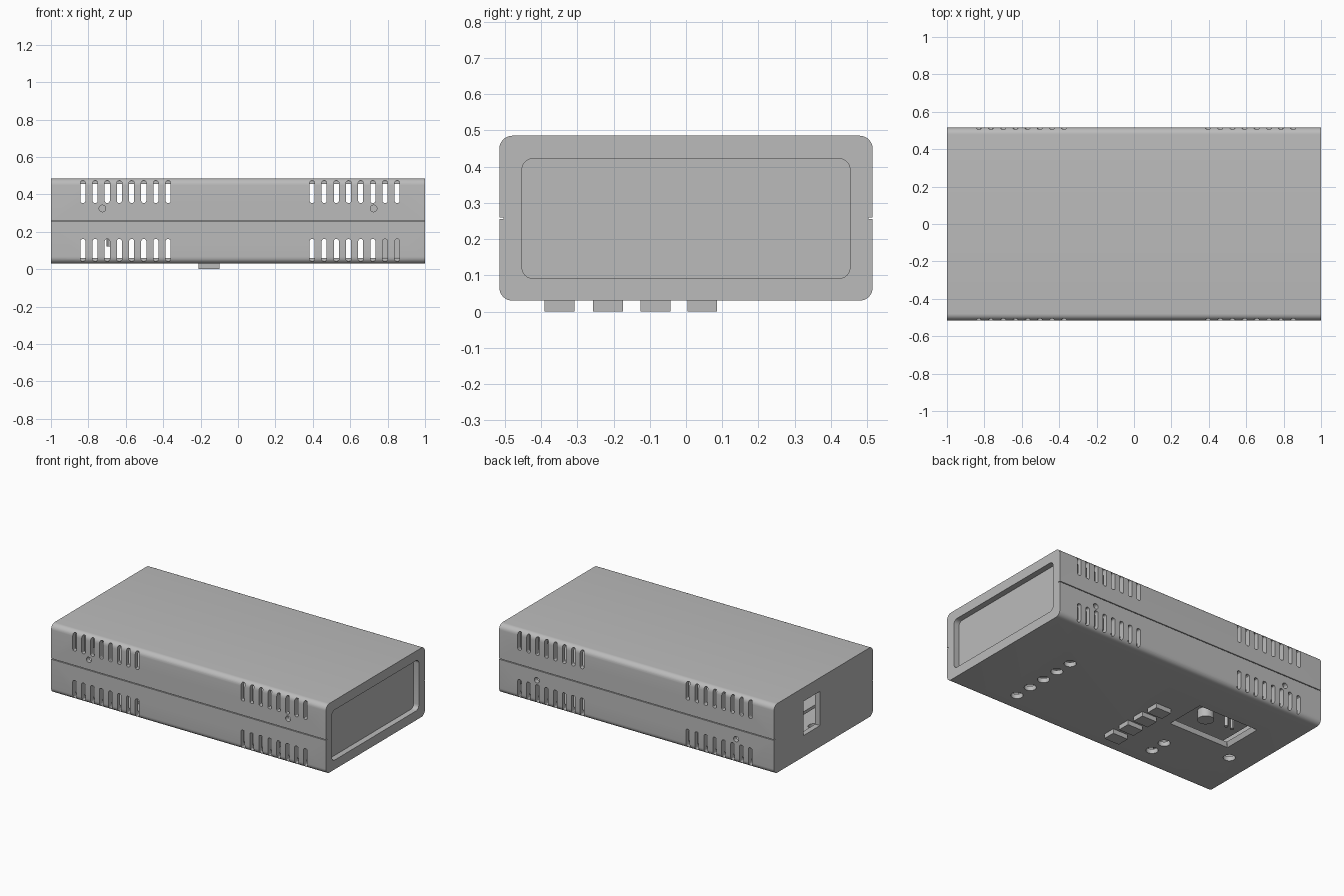
import bpy, bmesh, math
from mathutils import Matrix, Vector

if "Cube" in bpy.data.objects:
    bpy.data.objects.remove(bpy.data.objects["Cube"])

grey = bpy.data.materials.new("plain_grey")
grey.diffuse_color = (0.5, 0.5, 0.5, 1)
grey.use_nodes = True
grey.node_tree.nodes["Principled BSDF"].inputs["Base Color"].default_value = grey.diffuse_color


def rounded_rect(w, h, r, seg):
    """Outline of a rounded rectangle centred on the origin."""
    pts = []
    for k, (sx, sy) in enumerate([(1, 1), (-1, 1), (-1, -1), (1, -1)]):
        for i in range(seg + 1):
            a = math.pi / 2 * (k + i / seg)
            pts.append((sx * (w / 2 - r) + r * math.cos(a),
                        sy * (h / 2 - r) + r * math.sin(a)))
    return pts


def circle(r, n=24):
    return [(r * math.cos(2 * math.pi * i / n), r * math.sin(2 * math.pi * i / n))
            for i in range(n)]


def prism(bm, pts, axis, centre, lo, hi, taper=1.0):
    """Extrude a 2D outline along x, y or z from lo to hi."""
    def place(p, t):
        u, v = p[0] + centre[0], p[1] + centre[1]
        return {"x": (t, u, v), "y": (u, t, v), "z": (u, v, t)}[axis]
    a = [bm.verts.new(place(p, lo)) for p in pts]
    b = [bm.verts.new(place((p[0] * taper, p[1] * taper), hi)) for p in pts]
    n = len(pts)
    faces = [bm.faces.new(a[::-1]), bm.faces.new(b)]
    for i in range(n):
        j = (i + 1) % n
        faces.append(bm.faces.new((a[i], a[j], b[j], b[i])))
    if axis == "y":
        bmesh.ops.reverse_faces(bm, faces=faces)


def box(bm, x0, x1, y0, y1, z0, z1):
    size = Vector((x1 - x0, y1 - y0, z1 - z0))
    mid = Vector((x0 + x1, y0 + y1, z0 + z1)) / 2
    bmesh.ops.create_cube(bm, size=1, matrix=Matrix.Translation(mid) @ Matrix.Diagonal(size).to_4x4())


def finish(bm, name):
    me = bpy.data.meshes.new(name)
    bm.to_mesh(me)
    bm.free()
    me.materials.append(grey)
    ob = bpy.data.objects.new(name, me)
    bpy.context.collection.objects.link(ob)
    return ob


def cut(target, bm):
    """Subtract a cutter from the target and remove the cutter."""
    cutter = finish(bm, "cutter")
    cutter.hide_render = True
    mod = target.modifiers.new("cut", "BOOLEAN")
    mod.operation, mod.solver, mod.object = "DIFFERENCE", "EXACT", cutter
    dg = bpy.context.evaluated_depsgraph_get()
    me = bpy.data.meshes.new_from_object(target.evaluated_get(dg))
    target.modifiers.clear()
    target.data = me
    bpy.data.objects.remove(cutter)


def smooth(ob):
    bpy.ops.object.select_all(action="DESELECT")
    ob.select_set(True)
    bpy.context.view_layer.objects.active = ob
    bpy.ops.object.shade_smooth_by_angle(angle=math.radians(30))


# Case: rounded body, hollow inside
MID = 0.2575
bm = bmesh.new()
prism(bm, rounded_rect(1.03, 0.455, 0.036, 8), "x", (0, MID), -1, 1)
case = finish(bm, "case")

# Inner cavity and the recessed end panel
bm = bmesh.new()
prism(bm, rounded_rect(0.97, 0.395, 0.012, 3), "x", (0, MID), -0.965, 0.935)
prism(bm, rounded_rect(0.905, 0.33, 0.03, 6), "x", (0, MID - 0.001), 0.962, 1.1)
cut(case, bm)

# Vent slots, screw holes and parting groove on both long sides
bm = bmesh.new()
slot = rounded_rect(0.027, 0.119, 0.011, 3)
for side in (-1, 1):
    lo, hi = sorted((side * 0.475, side * 0.6))
    for start in (-0.829, 0.396):
        for i in range(8):
            for z in (0.1015, 0.4135):
                prism(bm, slot, "y", (start + i * 0.065, z), lo, hi)
    for x in (-0.725, 0.725):
        prism(bm, circle(0.018, 16), "y", (x, MID - side * 0.067), lo, hi)
    g0, g1 = sorted((side * 0.503, side * 0.6))
    box(bm, -1.1, 1.1, g0, g1, 0.255, 0.26)
cut(case, bm)

# Underside: lamp holes, key openings and bevelled window
bm = bmesh.new()
for x, y in [(0.585, -0.372 + 0.1215 * i) for i in range(5)] + [
        (-0.437, -0.356), (-0.437, -0.246), (-0.84, -0.131)]:
    prism(bm, circle(0.036), "z", (x, y), -0.1, 0.08)
prism(bm, rounded_rect(0.44, 0.27, 0.003, 1), "z", (-0.535, 0.089), 0.0299, 0.08, 0.9)
# Connector opening in the plain end
box(bm, -1.1, -0.94, 0.035, 0.205, 0.17, 0.395)
cut(case, bm)
smooth(case)

# Square keys under the case
bm = bmesh.new()
for y in (-0.349, -0.215, -0.084, 0.045):
    box(bm, -0.21, -0.1, y - 0.041, y + 0.041, 0, 0.1)
finish(bm, "keys")

# Circuit board
bm = bmesh.new()
box(bm, -0.9, 0.9, -0.46, 0.46, 0.225, 0.245)
finish(bm, "circuit_board")

# Board components seen through the window and vents
bm = bmesh.new()
prism(bm, circle(0.05), "z", (-0.6, -0.06), 0.165, 0.2255)
prism(bm, circle(0.04), "z", (-0.42, 0.0), 0.165, 0.2255)
for x in (-0.735, -0.69):
    prism(bm, circle(0.012, 12), "z", (x, 0.02), 0.12, 0.2255)
box(bm, 0.76, 0.87, -0.2, 0.2, 0.062, 0.2255)
parts = finish(bm, "board_components")
smooth(parts)
